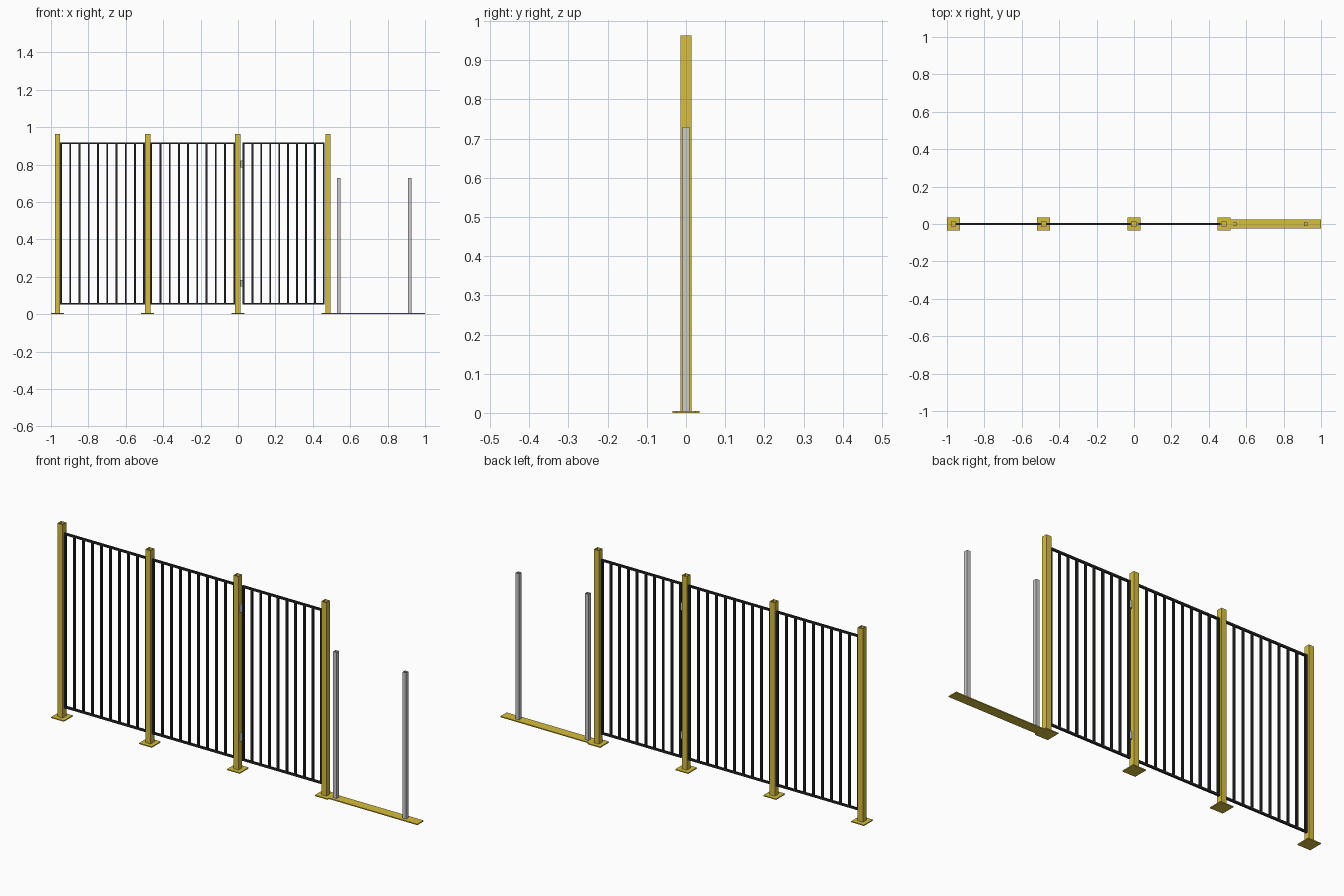
import bpy, bmesh
from mathutils import Matrix, Vector

if "Cube" in bpy.data.objects:
    bpy.data.objects.remove(bpy.data.objects["Cube"])


def material(name, color):
    m = bpy.data.materials.new(name)
    m.diffuse_color = color
    m.use_nodes = True
    m.node_tree.nodes["Principled BSDF"].inputs["Base Color"].default_value = m.diffuse_color
    return m


YELLOW = material("yellow_paint", (0.68, 0.52, 0.05, 1))
BLACK = material("black_steel", (0.02, 0.02, 0.025, 1))


def add_box(bm, lo, hi):
    lo, hi = Vector(lo), Vector(hi)
    mat = Matrix.Translation((lo + hi) / 2) @ Matrix.Diagonal((*(hi - lo), 1))
    bmesh.ops.create_cube(bm, size=1, matrix=mat)


def add_tube(bm, x, half, wall, z0, z1):
    """Hollow square post, open at the top."""
    rings = []
    for r, z in ((half, z0), (half, z1), (half - wall, z1), (half - wall, z0)):
        rings.append([bm.verts.new((x + sx * r, sy * r, z))
                      for sx, sy in ((-1, -1), (1, -1), (1, 1), (-1, 1))])
    for k in range(4):
        a, b = rings[k], rings[(k + 1) % 4]
        for i in range(4):
            j = (i + 1) % 4
            bm.faces.new((a[i], a[j], b[j], b[i]))


def finish(bm, name, mat=None):
    bmesh.ops.recalc_face_normals(bm, faces=bm.faces[:])
    mesh = bpy.data.meshes.new(name)
    bm.to_mesh(mesh)
    bm.free()
    ob = bpy.data.objects.new(name, mesh)
    bpy.context.collection.objects.link(ob)
    if mat:
        mesh.materials.append(mat)
    return ob


BASE = 0.005      # floor plate thickness
POST = 0.0142     # half width of yellow posts
posts = [-0.965, -0.483, -0.001, 0.481]

# Yellow posts with square floor plates
for i, x in enumerate(posts):
    bm = bmesh.new()
    add_tube(bm, x, POST, 0.003, BASE, 0.963)
    finish(bm, f"fence_post_{i + 1}", YELLOW)
    bm = bmesh.new()
    add_box(bm, (x - 0.035, -0.035, 0), (x + 0.035, 0.035, BASE))
    finish(bm, f"post_base_plate_{i + 1}", YELLOW)


# Barred panels: two fixed, one gate
def panel(name, x0, x1, z0=0.051, z1=0.918, t=0.0095, count=10):
    h = t / 2
    bm = bmesh.new()
    for z in (z0, z1 - t):
        add_box(bm, (x0, -h, z), (x1, h, z + t))
    for i in range(count):
        x = x0 + h + (x1 - x0 - t) * i / (count - 1)
        add_box(bm, (x - h, -h, z0 + t), (x + h, h, z1 - t))
    finish(bm, name, BLACK)


panel("fixed_panel_1", posts[0] + POST, posts[1] - POST)
panel("fixed_panel_2", posts[1] + POST, posts[2] - POST)
panel("gate_panel", 0.0245, 0.4635)

# Gate hinges
for name, z in (("lower_hinge", 0.165), ("upper_hinge", 0.803)):
    bm = bmesh.new()
    bmesh.ops.create_cone(bm, cap_ends=True, segments=20, radius1=0.0075,
                          radius2=0.0075, depth=0.036,
                          matrix=Matrix.Translation((0.0195, 0, z)))
    ob = finish(bm, name)
    bpy.context.view_layer.objects.active = ob
    ob.select_set(True)
    bpy.ops.object.shade_smooth_by_angle()
    ob.select_set(False)

# Floor rail with two slim grey uprights
bm = bmesh.new()
add_box(bm, (posts[3] + POST, -0.0245, 0), (1.0, 0.0245, BASE))
finish(bm, "floor_rail", YELLOW)
for i, x in enumerate((0.538, 0.918)):
    bm = bmesh.new()
    add_tube(bm, x, 0.0095, 0.002, BASE, 0.729)
    finish(bm, f"slim_upright_{i + 1}")
